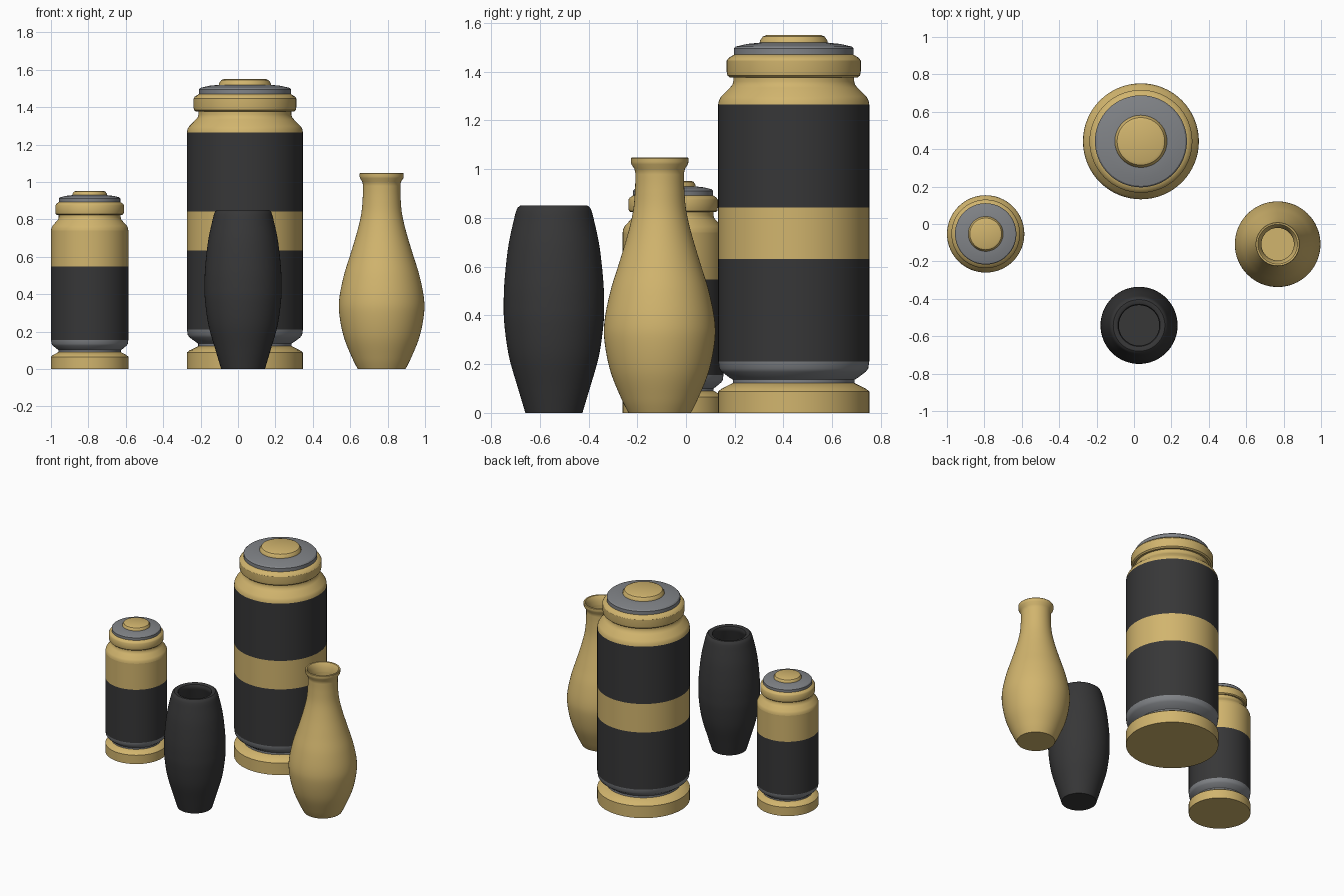
import bpy, bmesh, math
from mathutils.geometry import interpolate_bezier
from mathutils import Vector

if "Cube" in bpy.data.objects:
    bpy.data.objects.remove(bpy.data.objects["Cube"])


def material(name, rgb):
    m = bpy.data.materials.new(name)
    m.diffuse_color = (*rgb, 1)
    m.use_nodes = True
    m.node_tree.nodes["Principled BSDF"].inputs["Base Color"].default_value = m.diffuse_color
    return m


GOLD = material("gold", (0.64, 0.46, 0.155))
DARK = material("charcoal", (0.038, 0.038, 0.039))
GREY = material("grey", (0.22, 0.23, 0.245))
SIDES = 64


def lathe(name, profile, mats, centre, rule=None, angle=32):
    """Revolve an (r, z) profile; rule(z) gives the material index."""
    bm = bmesh.new()
    rings = []
    for r, z in profile:
        if r == 0:
            rings.append([bm.verts.new((0, 0, z))] * SIDES)
        else:
            rings.append([bm.verts.new((r * math.cos(2 * math.pi * i / SIDES),
                                        r * math.sin(2 * math.pi * i / SIDES), z))
                          for i in range(SIDES)])
    for a, b in zip(rings, rings[1:]):
        for i in range(SIDES):
            j = (i + 1) % SIDES
            quad = list(dict.fromkeys((a[i], a[j], b[j], b[i])))
            f = bm.faces.new(quad)
            if rule:
                f.material_index = rule(f.calc_center_median().z)
    me = bpy.data.meshes.new(name)
    bm.to_mesh(me)
    bm.free()
    for m in mats:
        me.materials.append(m)
    ob = bpy.data.objects.new(name, me)
    ob.location = (*centre, 0)
    bpy.context.collection.objects.link(ob)
    bpy.ops.object.select_all(action='DESELECT')
    ob.select_set(True)
    bpy.context.view_layer.objects.active = ob
    bpy.ops.object.shade_smooth_by_angle(angle=math.radians(angle))
    return ob


def smooth(points, steps=6):
    """Smooth curve through (r, z) points."""
    p = [Vector((r, z, 0)) for r, z in points]
    out = []
    for i in range(len(p) - 1):
        t0 = (p[i + 1] - p[max(i - 1, 0)]) / 6
        t1 = (p[min(i + 2, len(p) - 1)] - p[i]) / 6
        seg = interpolate_bezier(p[i], p[i] + t0, p[i + 1] - t1, p[i + 1], steps + 1)
        out += [(v.x, v.y) for v in seg[:-1]]
    return out + [points[-1]]


def jar(name, centre, height, k, kz, bands):
    """Lidded jar: k scales radii, kz scales the foot and top heights."""
    def low(pts):
        return [(r * k, z * kz) for r, z in pts]

    def top(pts):
        return [(r * k, height - d * kz) for r, d in pts]

    # foot and flared collar above it
    lathe(name + "_foot", low([(0, 0), (.31, 0), (.31, .088), (.295, .1), (.25, .122), (0, .122)]),
          [GOLD], centre)
    lathe(name + "_collar", low([(.25, .12), (.25, .136), (.264, .145), (.295, .168),
                                 (.306, .182), (.31, .212)]), [GREY], centre)
    # banded body
    zs = [.21 * kz] + [z for z, _ in bands]
    mats = [GOLD, DARK]

    def band(z):
        return next(i for top_z, i in bands if z < top_z)
    lathe(name + "_body", [(.31 * k, z) for z in zs], mats, centre, band)
    # shoulder and neck
    lathe(name + "_shoulder", [(.31 * k, zs[-1])] +
          top([(.307, .268), (.298, .252), (.262, .216), (.252, .204), (.248, .19), (.248, .17)]),
          [GOLD], centre)
    # lid rim, inset plate and knob
    lathe(name + "_lid_rim", top([(.24, .174), (.262, .174), (.272, .166), (.275, .15),
                                  (.275, .105), (.268, .094), (.245, .08), (0, .08)]),
          [GOLD], centre)
    lathe(name + "_lid_plate", top([(.246, .08), (.246, .055), (.238, .047), (.19, .036),
                                    (.13, .03), (0, .03)]), [GREY], centre)
    lathe(name + "_knob", top([(.14, .033), (.138, .022), (.127, .006), (.112, 0), (0, 0)]),
          [GOLD], centre)


jar("large_jar", (.037, .442), 1.55, 1, 1, [(.632, 1), (.842, 0), (1.265, 1)])
jar("small_jar", (-.793, -.053), .952, .667, .74, [(.548, 1), (.74, 0)])

# tall gold vase with a flared lip, hollow inside
outer = smooth([(.128, 0), (.158, .06), (.202, .17), (.226, .29), (.226, .38), (.202, .5),
                (.168, .61), (.132, .73), (.109, .83), (.101, .92), (.1, .985)])
lip = [(.104, 1.002), (.116, 1.02), (.118, 1.03), (.118, 1.044), (.115, 1.048),
       (.106, 1.046), (.097, 1.03), (.092, 1.01)]
inner = [(r - .013, z) for r, z in reversed(outer[6:])]
lathe("gold_vase", [(0, 0)] + outer + lip + inner + [(0, inner[-1][1])], [GOLD], (.768, -.108))

# barrel-shaped dark vase, hollow inside
outer = smooth([(.117, 0), (.147, .1), (.184, .23), (.203, .36), (.206, .45), (.202, .55),
                (.186, .69), (.16, .81)])
rim = [(.155, .828), (.149, .842), (.138, .85), (.124, .85), (.113, .845), (.108, .832)]
inner = [(.112, .81)] + [(r - .03, z) for r, z in reversed(outer[6:-4])]
lathe("dark_vase", [(0, 0)] + outer + rim + inner + [(0, inner[-1][1])], [DARK], (.027, -.542))
